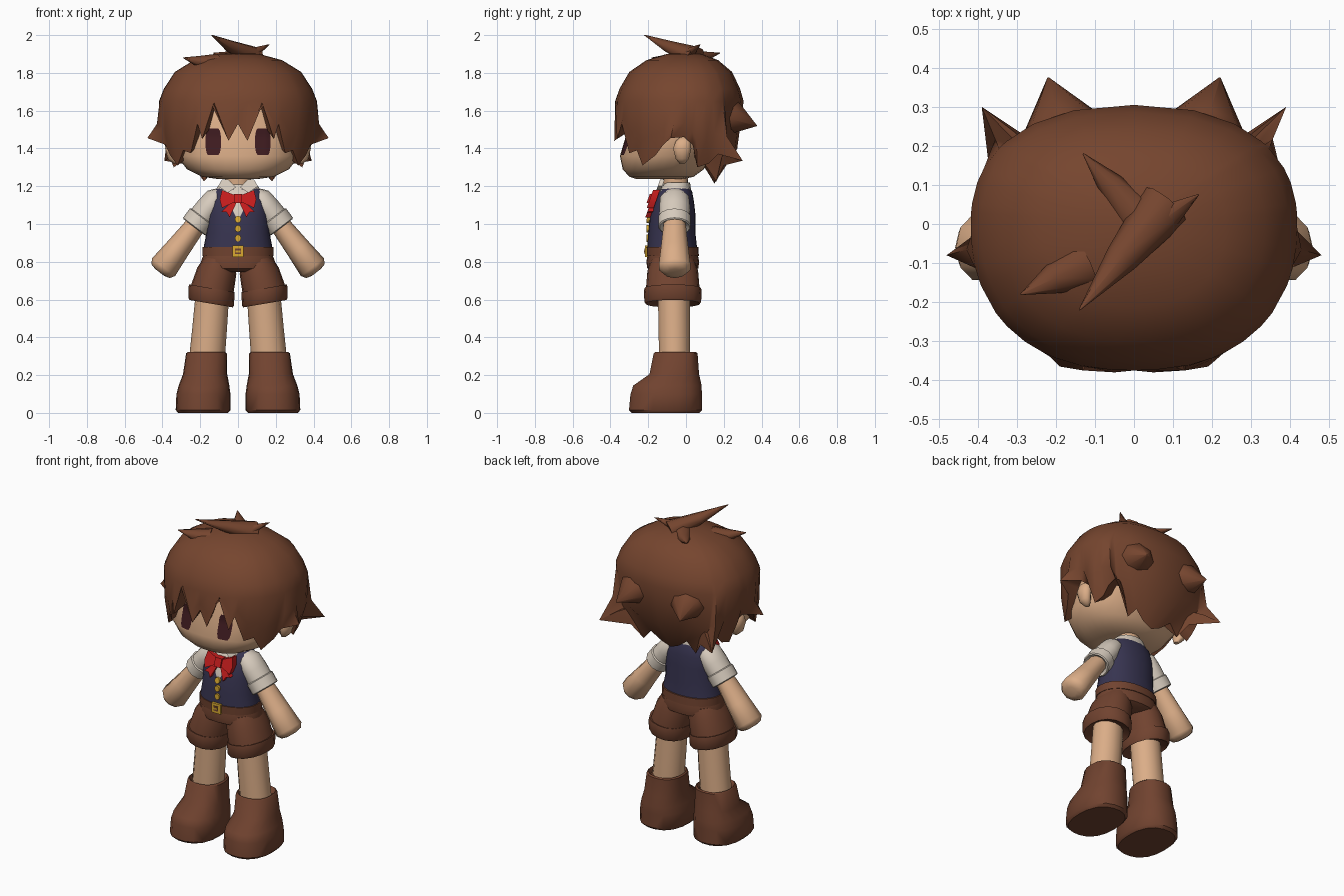
import bpy, bmesh, math
from mathutils import Matrix, Vector

cube = bpy.data.objects.get("Cube")
if cube:
    bpy.data.objects.remove(cube)


def material(name, *rgb):
    m = bpy.data.materials.new(name)
    m.use_nodes = True
    m.diffuse_color = (*rgb, 1)
    m.node_tree.nodes["Principled BSDF"].inputs["Base Color"].default_value = (*rgb, 1)
    return m


SKIN = material("skin", .71, .42, .245)
HAIR = material("hair_brown", .18, .06, .028)
LEATHER = material("clothes_brown", .165, .056, .029)
NAVY = material("navy", .038, .034, .08)
WHITE = material("shirt_white", .68, .6, .51)
RED = material("bow_red", .55, .012, .012)
GOLD = material("gold", .7, .4, .03)
EYE = material("eye_maroon", .048, .011, .014)


def add_object(name, bm, mat, angle):
    mesh = bpy.data.meshes.new(name)
    bm.to_mesh(mesh)
    mesh.materials.append(mat)
    mesh.shade_smooth()
    mesh.set_sharp_from_angle(angle=math.radians(angle))
    ob = bpy.data.objects.new(name, mesh)
    bpy.context.collection.objects.link(ob)
    return ob


def make(name, bm, mat, both=False, angle=45):
    """Turn a bmesh into one object, or into a mirrored left/right pair."""
    if not both:
        made = [add_object(name, bm, mat, angle)]
    else:
        made = [add_object("left_" + name, bm, mat, angle)]
        bmesh.ops.scale(bm, vec=(-1, 1, 1), verts=bm.verts)
        bmesh.ops.reverse_faces(bm, faces=bm.faces)
        made.append(add_object("right_" + name, bm, mat, angle))
    bm.free()
    return made


def bridge(bm, a, b):
    for i in range(len(a)):
        j = (i + 1) % len(a)
        bm.faces.new((a[i], a[j], b[j], b[i]))


def oval(angle, rx, ry, p):
    c, s = math.cos(angle), math.sin(angle)
    k = (abs(c) ** p + abs(s) ** p) ** (-1 / p)
    return rx * c * k, ry * s * k


def loft(name, rings, mat, both=False, sides=16, p=2.2, matrix=None, angle=45):
    """Skin a stack of ovals given as (z, centre x, centre y, rx, ry)."""
    bm = bmesh.new()
    rows = []
    for z, cx, cy, rx, ry in rings:
        row = []
        for i in range(sides):
            x, y = oval(math.tau * i / sides, rx, ry, p)
            row.append(bm.verts.new((cx + x, cy + y, z)))
        rows.append(row)
    for a, b in zip(rows, rows[1:]):
        bridge(bm, a, b)
    bm.faces.new(rows[0][::-1])
    bm.faces.new(rows[-1])
    if matrix:
        bm.transform(matrix)
    bmesh.ops.recalc_face_normals(bm, faces=bm.faces)
    return make(name, bm, mat, both, angle)


def chest_y(z):
    return max(-.2, -.155 - (1.15 - z) * .35)


def prism(name, outline, mat, both=False, thick=.03, offset=0):
    """Extrude an (x, z) outline forward from the sloping chest."""
    bm = bmesh.new()
    back = [bm.verts.new((x, chest_y(z) + .012 - offset, z)) for x, z in outline]
    front = [bm.verts.new((x, chest_y(z) - thick - offset, z)) for x, z in outline]
    bridge(bm, back, front)
    bm.faces.new(back)
    bm.faces.new(front[::-1])
    bmesh.ops.recalc_face_normals(bm, faces=bm.faces)
    make(name, bm, mat, both)


def plate(name, shape, mat, target, both=False):
    """Lay a thin patch on the front of a target; shape maps (u, v) to (x, z)."""
    bm = bmesh.new()
    bmesh.ops.create_grid(bm, x_segments=8, y_segments=10, size=1)
    for v in bm.verts:
        x, z = shape(v.co.x, v.co.y)
        v.co = (x, -.5, z)
    for ob in make(name, bm, mat, both):
        wrap = ob.modifiers.new("wrap", 'SHRINKWRAP')
        wrap.target = target
        wrap.wrap_method = 'PROJECT'
        wrap.wrap_mode = 'ABOVE_SURFACE'
        wrap.use_project_y = True
        wrap.offset = .004


def spike(name, base, tip, width, both=False, flat=.8):
    """Pointed lock of hair, slightly fat in the middle."""
    base, tip = Vector(base), Vector(tip)
    turn = (tip - base).to_track_quat('Z', 'Y').to_matrix().to_4x4()
    d = (tip - base).length
    rings = [(0, 0, 0, width, width * flat),
             (d * .5, 0, -.006, width * .62, width * flat * .6),
             (d, 0, 0, .002, .002)]
    loft(name, rings, HAIR, both, 8, 2, Matrix.Translation(base) @ turn, 60)


# Head, ears and eyes
head = loft("head", [(1.237, 0, -.14, .1, .12), (1.25, 0, -.13, .19, .17),
                     (1.29, 0, -.12, .27, .215), (1.36, 0, -.11, .325, .24),
                     (1.46, 0, -.07, .335, .25), (1.6, 0, -.06, .33, .255),
                     (1.75, 0, -.04, .24, .2)], SKIN, sides=28, p=2.3)[0]
loft("ear", [(1.32, .33, -.02, .015, .015), (1.345, .345, -.02, .028, .036),
             (1.4, .352, -.02, .034, .05), (1.44, .35, -.015, .028, .04),
             (1.46, .34, -.01, .012, .02)], SKIN, True, 10)
plate("eye", lambda u, v: (.13 + .04 * u * (1 - .3 * v ** 4), 1.435 + .07 * v), EYE, head, True)

# Hair cap: jagged hem from the fringe round to the nape, with flicked points
half = [(0, -.375, 1.53), (.05, -.38, 1.44), (.13, -.375, 1.635), (.19, -.365, 1.45),
        (.215, -.34, 1.53), (.25, -.3, 1.375), (.29, -.26, 1.39), (.32, -.23, 1.31),
        (.36, -.16, 1.365), (.385, -.12, 1.42), (.48, -.08, 1.455), (.385, -.01, 1.46),
        (.36, .035, 1.42), (.34, .06, 1.3), (.33, .12, 1.32), (.33, .17, 1.37),
        (.39, .3, 1.335), (.24, .2, 1.31), (.18, .16, 1.225), (.125, .17, 1.29),
        (.06, .155, 1.24), (0, .15, 1.215)]
hem = [Vector(q) for q in half]
hem += [Vector((-q.x, q.y, q.z)) for q in hem[-2:0:-1]]


def shell(q, scale, z):
    x, y = oval(math.atan2(q.y, q.x), .418, .375 if q.y < 0 else .305, 2.3)
    return Vector((x * scale, y * scale, z))


def middle(q):
    full = shell(q, 1, 1.62)
    m = q.lerp(full, .78)
    m.z = q.z + (full.z - q.z) * .45
    return m


bm = bmesh.new()
rows = [[bm.verts.new((q.x * .8, q.y * .8, q.z + .05)) for q in hem],
        [bm.verts.new(q) for q in hem],
        [bm.verts.new(middle(q)) for q in hem]]
for scale, z in ((1, 1.65), (.94, 1.715), (.8, 1.805), (.56, 1.867), (.27, 1.9)):
    rows.append([bm.verts.new(shell(q, scale, z)) for q in hem])
for a, b in zip(rows, rows[1:]):
    bridge(bm, a, b)
for row, tip in ((rows[0], (0, -.03, 1.5)), (rows[-1], (0, 0, 1.91))):
    end = bm.verts.new(tip)
    for i, v in enumerate(row):
        bm.faces.new((v, row[(i + 1) % len(row)], end))
bmesh.ops.recalc_face_normals(bm, faces=bm.faces)
make("hair_cap", bm, HAIR, angle=60)

# Flicked locks at the back and the tuft on the crown
spike("back_flick", (.16, .16, 1.6), (.22, .375, 1.52), .15, True, .9)
spike("crown_front_lock", (.08, .05, 1.885), (-.14, -.22, 2), .07)
spike("crown_left_lock", (-.01, -.05, 1.87), (.165, .075, 1.95), .06)
spike("crown_back_lock", (.01, .02, 1.88), (-.13, .18, 1.905), .055)
spike("crown_right_lock", (-.12, -.1, 1.85), (-.29, -.18, 1.88), .065)

# Neck, collar and torso
loft("neck", [(1.15, 0, -.05, .068, .066), (1.3, 0, -.06, .068, .066)], SKIN)
loft("collar", [(1.16, 0, -.055, .13, .085), (1.195, 0, -.053, .11, .078),
                (1.22, 0, -.045, .085, .066), (1.21, 0, -.045, .066, .055)], WHITE)
vest = loft("vest", [(.86, 0, -.073, .185, .133), (.95, 0, -.075, .168, .125),
                     (1.05, 0, -.07, .165, .12), (1.12, 0, -.063, .162, .105),
                     (1.17, 0, -.057, .14, .09), (1.19, 0, -.052, .11, .075)],
            NAVY, sides=24)[0]
plate("shirt_front", lambda u, v: (.04 * u * (v + 1.05), 1.1 + .08 * v), WHITE, vest)
prism("collar_flap", [(.01, 1.195), (.055, 1.165), (.105, 1.2), (.085, 1.235), (.05, 1.235)],
      WHITE, True, .012)

# Bow tie, buttons, belt
prism("bow_loop", [(.01, 1.12), (.085, 1.085), (.097, 1.13), (.085, 1.18), (.01, 1.15)],
      RED, True, .025, .005)
prism("bow_tail", [(.0, 1.13), (.03, 1.12), (.088, 1.065), (.06, 1.062), (.045, 1.035)],
      RED, True, .018, .002)
prism("bow_knot", [(-.022, 1.11), (.022, 1.11), (.022, 1.16), (-.022, 1.16)], RED,
      False, .035, .005)
for i in range(3):
    ring = [math.tau * k / 8 for k in range(8)]
    prism(f"button_{i + 1}", [(.017 * math.cos(a), 1.025 - .05 * i + .019 * math.sin(a))
                              for a in ring], GOLD, False, .01)
loft("belt", [(.83, 0, -.07, .188, .138), (.878, 0, -.072, .188, .138)], LEATHER, sides=24)
for label, w, mat, out in (("buckle", .03, GOLD, .018), ("buckle_hole", .015, LEATHER, .021)):
    prism(label, [(sx * w, .855 + sz * w) for sx, sz in ((-1, -1), (1, -1), (1, 1), (-1, 1))],
          mat, False, out)
prism("buckle_pin", [(-.012, .85), (.012, .85), (.012, .86), (-.012, .86)], GOLD, False, .023)

# Sleeves and arms, lofted along the arm's own axis
arm = Matrix.Translation((.12, -.06, 1.13)) @ Matrix.Rotation(math.radians(142.6), 4, 'Y')
loft("sleeve", [(d, 0, 0, a, b) for d, a, b in
                ((-.045, .035, .05), (-.01, .062, .078), (.06, .068, .083), (.115, .07, .08),
                 (.12, .078, .087), (.18, .077, .087), (.185, .07, .08), (.17, .055, .06))],
     WHITE, True, 14, 2, arm)
loft("arm", [(d, 0, 0, a, b) for d, a, b in
             ((.12, .05, .055), (.2, .056, .064), (.33, .066, .076), (.452, .077, .088),
              (.478, .06, .066), (.486, .03, .035))], SKIN, True, 10, 2, arm, 60)

# Shorts with turned-up cuffs
loft("shorts_hips", [(.85, 0, -.07, .178, .13), (.8, 0, -.07, .196, .14),
                     (.765, 0, -.07, .19, .135), (.745, 0, -.07, .1, .1)], LEATHER, sides=20)
tilt = Matrix.Identity(4)
tilt[2][0], tilt[2][3] = .17, -.026
loft("shorts_leg", [(.82, .1, -.07, .078, .115), (.76, .112, -.07, .103, .134),
                    (.66, .136, -.07, .113, .142), (.662, .139, -.07, .12, .15),
                    (.645, .14, -.07, .122, .153), (.59, .142, -.07, .12, .15),
                    (.58, .142, -.07, .114, .144), (.6, .142, -.07, .09, .1)],
     LEATHER, True, 16, 2.2, tilt)

# Legs and boots
loft("leg", [(.28, .165, -.06, .095, .084), (.45, .15, -.062, .092, .086),
             (.7, .13, -.065, .088, .086)], SKIN, True, 14, 2)
loft("boot", [(0, .185, -.108, .132, .18), (.015, .185, -.108, .145, .195),
              (.1, .183, -.105, .143, .19), (.145, .18, -.098, .134, .182),
              (.205, .174, -.062, .117, .132), (.315, .167, -.055, .108, .117),
              (.322, .167, -.055, .1, .108), (.3, .167, -.055, .09, .085)],
     LEATHER, True, 18, 2.4)
